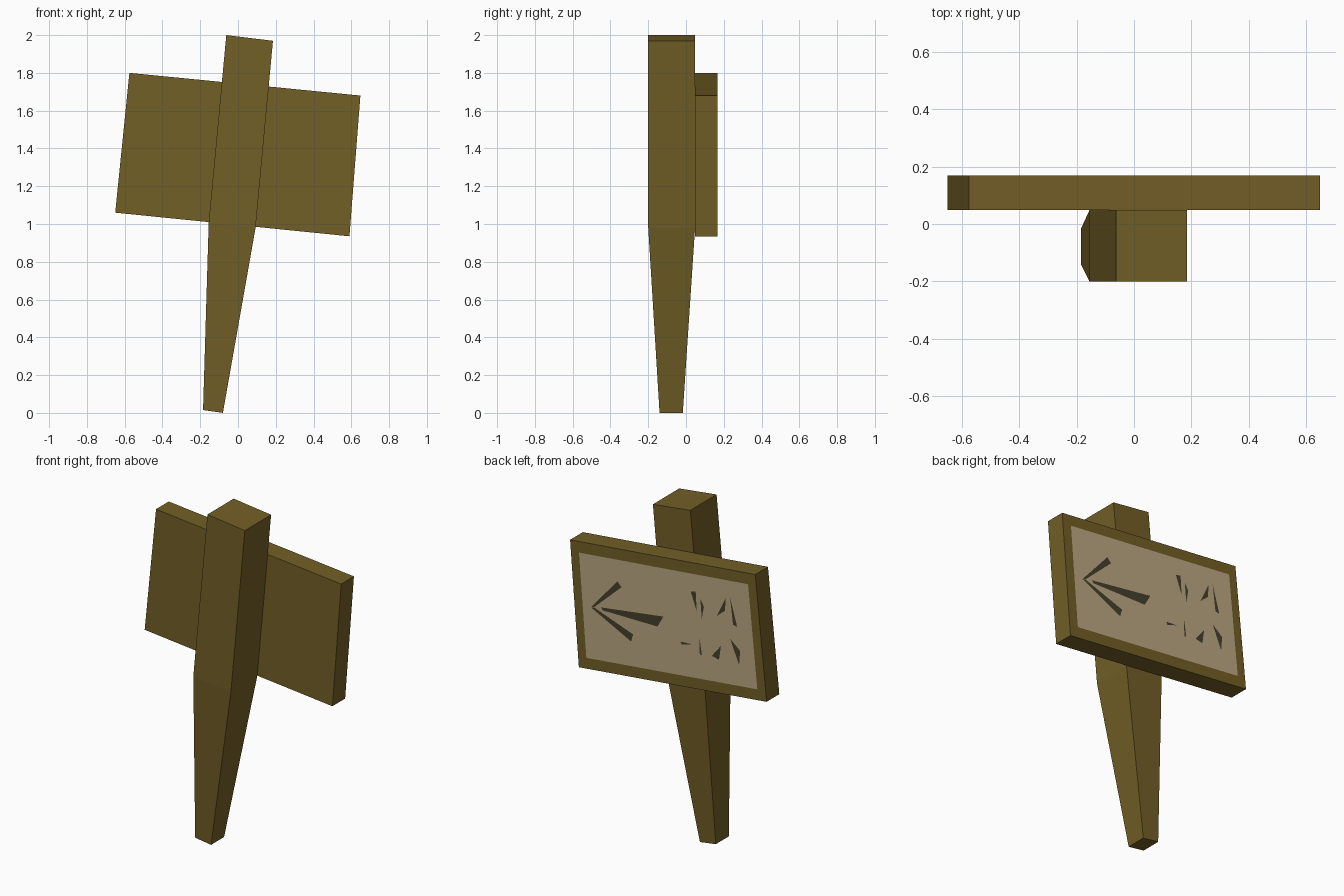
import bpy
import bmesh
from mathutils import Vector

if "Cube" in bpy.data.objects:
    bpy.data.objects.remove(bpy.data.objects["Cube"])


def material(name, rgb):
    m = bpy.data.materials.new(name)
    m.diffuse_color = (*rgb, 1)
    m.use_nodes = True
    m.node_tree.nodes["Principled BSDF"].inputs["Base Color"].default_value = m.diffuse_color
    return m


wood = material("wood", (0.17, 0.115, 0.02))
paper = material("pale_panel", (0.50, 0.39, 0.22))
ink = material("dark_paint", (0.06, 0.05, 0.025))


def finish(name, bm, mat):
    mesh = bpy.data.meshes.new(name)
    bm.to_mesh(mesh)
    bm.free()
    mesh.materials.append(mat)
    obj = bpy.data.objects.new(name, mesh)
    bpy.context.collection.objects.link(obj)
    return obj


def loft(name, rings, mat):
    """Skin a closed solid through a stack of four-sided rings."""
    bm = bmesh.new()
    loops = [[bm.verts.new(p) for p in ring] for ring in rings]
    for a, b in zip(loops, loops[1:]):
        for i in range(4):
            j = (i + 1) % 4
            bm.faces.new((a[i], a[j], b[j], b[i]))
    bm.faces.new(loops[0])
    bm.faces.new(loops[-1])
    bmesh.ops.recalc_face_normals(bm, faces=bm.faces)
    return finish(name, bm, mat)


def post_ring(left, right, y0, y1):
    (xl, zl), (xr, zr) = left, right
    return [(xl, y0, zl), (xr, y0, zr), (xr, y1, zr), (xl, y1, zl)]


# Leaning post with a tapered lower half
loft("post", [
    post_ring((-0.185, 0.015), (-0.08, 0.0), -0.14, -0.017),
    post_ring((-0.155, 1.01), (0.093, 0.98), -0.2, 0.048),
    post_ring((-0.062, 2.0), (0.185, 1.97), -0.2, 0.048),
], wood)

# Tilted board fixed to the post; corners as (x, z), seen from the sign side
corners = [(0.648, 1.68), (-0.575, 1.80), (-0.65, 1.06), (0.59, 0.935)]
BACK = 0.168
loft("board", [[(x, y, z) for x, z in corners] for y in (0.048, BACK)], wood)


def on_board(u, v, lift):
    """Map sign coordinates (u right, v down, 0..1) to the board face."""
    tl, tr, br, bl = (Vector((x, BACK + lift, z)) for x, z in corners)
    return tl.lerp(tr, u).lerp(bl.lerp(br, u), v)


def patches(name, shapes, lift, mat):
    bm = bmesh.new()
    for shape in shapes:
        face = bm.faces.new([bm.verts.new(on_board(u, v, lift)) for u, v in shape])
        face.normal_update()
        if face.normal.y < 0:
            face.normal_flip()
    return finish(name, bm, mat)


# Pale sign panel inside the wooden border
patches("sign_panel",
        [[(0.045, 0.087), (0.957, 0.087), (0.957, 0.913), (0.045, 0.913)]],
        0.002, paper)

# Painted arrow: two head strokes and a widening shaft
patches("arrow", [
    [(0.090, 0.503), (0.245, 0.257), (0.264, 0.299), (0.108, 0.497)],
    [(0.090, 0.503), (0.108, 0.500), (0.309, 0.657), (0.295, 0.716)],
    [(0.145, 0.489), (0.481, 0.470), (0.444, 0.558), (0.153, 0.510)],
], 0.004, ink)

# Scattered sliver-shaped paint strokes in two rows
patches("paint_strokes", [
    [(0.641, 0.230), (0.668, 0.223), (0.665, 0.381)],
    [(0.690, 0.271), (0.706, 0.331), (0.689, 0.430)],
    [(0.830, 0.226), (0.819, 0.332), (0.773, 0.384)],
    [(0.853, 0.213), (0.878, 0.442), (0.857, 0.432)],
    [(0.563, 0.644), (0.623, 0.648), (0.568, 0.667)],
    [(0.668, 0.576), (0.673, 0.718), (0.662, 0.720)],
    [(0.781, 0.618), (0.764, 0.732), (0.727, 0.711)],
    [(0.834, 0.548), (0.883, 0.630), (0.871, 0.743)],
], 0.004, ink)
